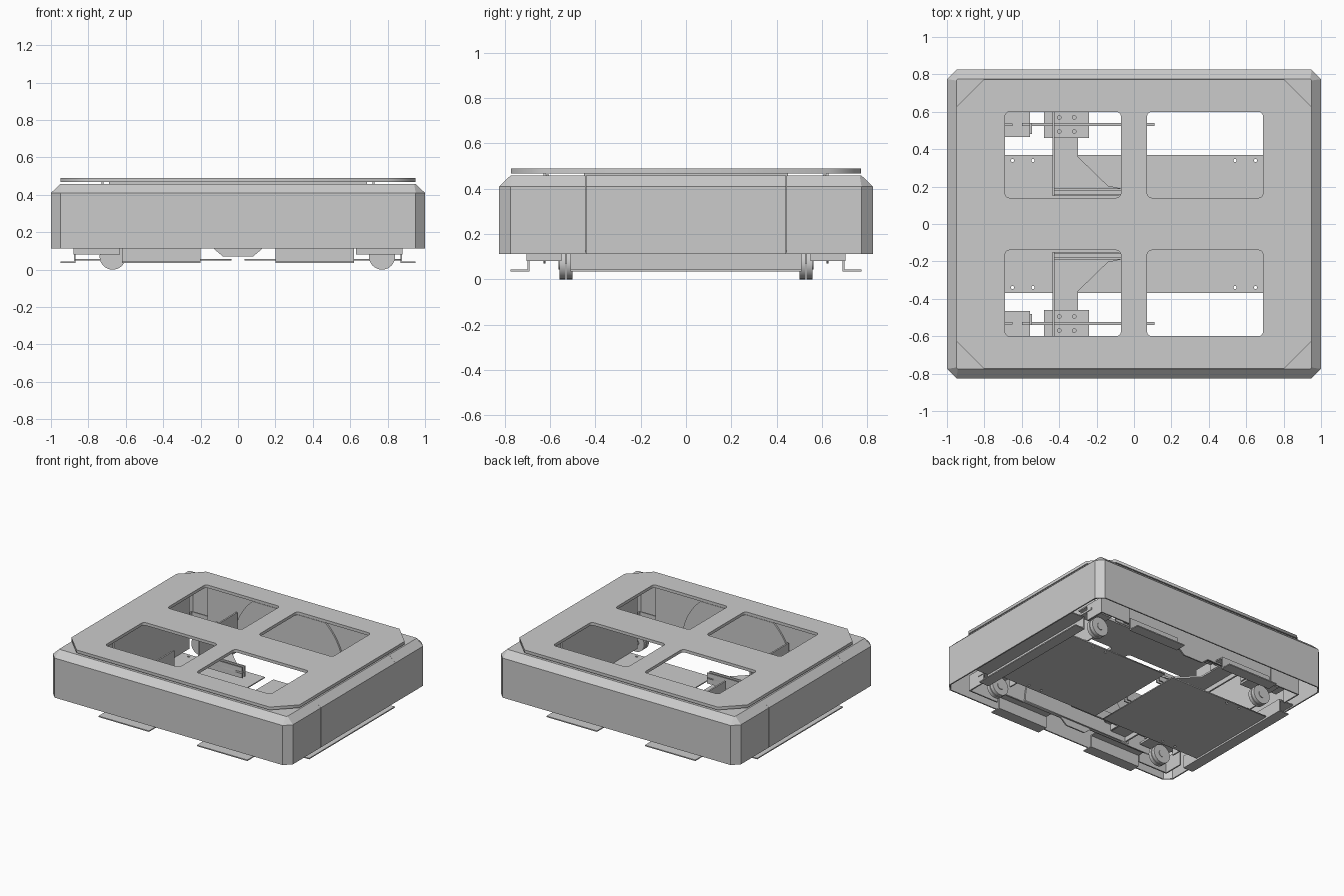
import bpy, bmesh, math
from mathutils import Vector

if "Cube" in bpy.data.objects:
    bpy.data.objects.remove(bpy.data.objects["Cube"], do_unlink=True)

grey = bpy.data.materials.new("plain_grey")
grey.use_nodes = True
grey.diffuse_color = (0.6, 0.6, 0.6, 1)
grey.node_tree.nodes["Principled BSDF"].inputs["Base Color"].default_value = (0.6, 0.6, 0.6, 1)


def add_mesh(name, bm):
    mesh = bpy.data.meshes.new(name)
    bmesh.ops.recalc_face_normals(bm, faces=bm.faces)
    bm.to_mesh(mesh)
    bm.free()
    mesh.materials.append(grey)
    ob = bpy.data.objects.new(name, mesh)
    bpy.context.collection.objects.link(ob)
    return ob


def box(name, x, y, z):
    """Box from three (low, high) ranges."""
    bm = bmesh.new()
    bmesh.ops.create_cube(bm, size=1)
    for v in bm.verts:
        v.co = Vector([(a + b) / 2 + c * abs(b - a) for c, (a, b) in zip(v.co, (x, y, z))])
    return add_mesh(name, bm)


def disc(name, x, y, z, radius, width):
    """Cylinder whose axis runs along y."""
    bm = bmesh.new()
    bmesh.ops.create_cone(bm, cap_ends=True, segments=32, radius1=radius, radius2=radius, depth=width)
    for v in bm.verts:
        v.co = Vector((x + v.co.x, y + v.co.z, z + v.co.y))
    ob = add_mesh(name, bm)
    bpy.context.view_layer.objects.active = ob
    ob.select_set(True)
    bpy.ops.object.shade_smooth_by_angle()
    ob.select_set(False)
    return ob


def sheet(name, loops, thick, location, upright=False):
    """Flat sheet cut from closed outlines; inner outlines become openings."""
    curve = bpy.data.curves.new(name, 'CURVE')
    curve.dimensions, curve.fill_mode, curve.extrude = '2D', 'BOTH', thick / 2
    for pts in loops:
        spline = curve.splines.new('POLY')
        spline.points.add(len(pts) - 1)
        for p, (a, b) in zip(spline.points, pts):
            p.co = (a, b, 0, 1)
        spline.use_cyclic_u = True
    ob = bpy.data.objects.new(name, curve)
    bpy.context.collection.objects.link(ob)
    curve.materials.append(grey)
    ob.location = location
    if upright:
        ob.rotation_euler.x = math.pi / 2
    bpy.ops.object.select_all(action='DESELECT')
    bpy.context.view_layer.objects.active = ob
    ob.select_set(True)
    bpy.ops.object.convert(target='MESH')
    ob.select_set(False)
    return ob


def octagon(hx, hy, c):
    q = [(hx, hy - c), (hx - c, hy)]
    half = q + [(-x, y) for x, y in reversed(q)]
    return half + [(-x, -y) for x, y in half]


def arc(cx, cy, r, start, end, n):
    return [(cx + r * math.cos(start + (end - start) * i / n),
             cy + r * math.sin(start + (end - start) * i / n)) for i in range(n + 1)]


def round_rect(x0, x1, y0, y1, r):
    pts = []
    for i, (x, y) in enumerate([(x1 - r, y1 - r), (x0 + r, y1 - r), (x0 + r, y0 + r), (x1 - r, y0 + r)]):
        pts += arc(x, y, r, i * math.pi / 2, (i + 1) * math.pi / 2, 5)
    return pts


def hole(x, y, r=0.009):
    return arc(x, y, r, 0, math.tau, 12)[:-1]


# Outer shell: skirt, sloped shoulder and inward flange
bm = bmesh.new()
rings = []
for hx, hy, c, z in [(1, .825, .05, .112), (1, .825, .05, .41), (.95, .775, .008, .458), (.93, .755, .19, .458)]:
    rings.append([bm.verts.new((x, y, z)) for x, y in octagon(hx, hy, c)])
for lo, hi in zip(rings, rings[1:]):
    for i in range(8):
        j = (i + 1) % 8
        bm.faces.new((lo[i], lo[j], hi[j], hi[i]))
# Hairline seams that part the side panels
for y in (-.4435, -.4427, .4427, .4435):
    bmesh.ops.bisect_plane(bm, geom=bm.verts[:] + bm.edges[:] + bm.faces[:], plane_co=(0, y, 0), plane_no=(0, 1, 0))
gaps = [f for f in bm.faces if .4427 < abs(f.calc_center_median().y) < .4435]
bmesh.ops.delete(bm, geom=gaps, context='FACES')
shell = add_mesh("outer_shell", bm)
solid = shell.modifiers.new("thickness", 'SOLIDIFY')
solid.thickness, solid.offset = 0.01, -1

# Top deck with four rounded openings
openings = [round_rect(*sorted((.07 * s, .69 * s)), *sorted((.14 * t, .60 * t)), .025)
            for s in (-1, 1) for t in (-1, 1)]
sheet("top_deck", [octagon(.95, .772, .145)] + openings, .022, (0, 0, .479))

for s in (-1, 1):
    side = "left" if s > 0 else "right"
    box(side + "_inner_wall", (s * .72, s * .73), (-.45, .45), (.055, .468))
    # Floor panel with screw holes
    holes = [hole(s * x, t * .34) for x in (.54, .65) for t in (-1, 1)]
    edge = [(s * .035, -.37), (s * .87, -.37), (s * .87, .37), (s * .035, .37)]
    sheet(side + "_floor_panel", [edge] + holes, .008, (0, 0, .052))
    # Side flap, an angle strip
    box(side + "_flap_web", (s * .868, s * .876), (-.51, .51), (.037, .13))
    box(side + "_flap_lip", (s * .868, s * .95), (-.51, .51), (.035, .043))
    box(side + "_flap_hanger", (s * .868, s * .99), (-.51, .51), (.122, .13))

for t in (-1, 1):
    end = "back" if t > 0 else "front"
    # Long wall with a tapered tongue at the bottom centre
    half = [(.08, .07), (.13, .112), (.69, .112), (.69, .468)]
    outline = half + [(-x, z) for x, z in reversed(half)]
    sheet(end + "_long_wall", [outline], .01, (0, t * .625, 0), True)
    # Arched cover, its crown cut off by the deck
    rise = math.asin(.345 / .46)
    cover = arc(0, .118, .46, 0, rise, 16) + arc(0, .118, .46, math.pi - rise, math.pi, 16)
    sheet(end + "_arched_cover", [cover], .012, (0, t * .612, 0), True)
    # End flaps, angle strips
    for s in (-1, 1):
        x = (s * .2, s * .62)
        box(end + "_flap_web", x, (t * .692, t * .70), (.037, .13))
        box(end + "_flap_lip", x, (t * .692, t * .775), (.035, .043))
        box(end + "_flap_hanger", x, (t * .63, t * .70), (.122, .13))
        # Corner angle bracket
        box(end + "_corner_web", (s * .63, s * .88), (t * .695, t * .705), (.08, .2))
        box(end + "_corner_return", (s * .87, s * .88), (t * .55, t * .705), (.08, .2))
        box(end + "_corner_tie", (s * .7, s * .88), (t * .46, t * .6), (.19, .2))

    # Twin wheel casters
    for cx, inner in ((.77, .065), (-.67, .115)):
        for dy in (-.016, .016):
            disc(end + "_caster_wheel", cx, t * .53 + dy, .07, .07, .026)
            disc(end + "_caster_hub", cx, t * .53 + dy * 1.7, .07, .026, .012)
        box(end + "_caster_stem", (cx - .02, cx + .02), (t * .524, t * .536), (.07, .2))
        box(end + "_caster_plate", (cx - inner, cx + .115), (t * .465, t * .6), (.145, .16))

    # Suspension arm, bracket and gusset on the right half
    arm = [(-.43, .6), (-.43, .15), (-.07, .15), (-.07, .19), (-.14, .205), (-.30, .36), (-.30, .6)]
    sheet(end + "_suspension_arm", [[(x, t * y) for x, y in arm]], .012, (0, 0, .16))
    bolts = [hole(x, t * y, .01) for x in (-.4, -.32) for y in (.495, .57)]
    pad = [(-.48, t * .46), (-.24, t * .46), (-.24, t * .6), (-.48, t * .6)]
    sheet(end + "_suspension_bracket", [pad] + bolts, .012, (0, 0, .21))
    box(end + "_suspension_wall", (-.437, -.425), (t * .15, t * .6), (.12, .35))
    box(end + "_bracket_post", (-.305, -.295), (t * .46, t * .6), (.16, .21))
    box(end + "_suspension_rail", (-.43, -.07), (t * .15, t * .16), (.12, .2))
    box(end + "_suspension_rail_outer", (-.43, -.07), (t * .18, t * .19), (.12, .2))
    box(end + "_link_bar", (-.6, .11), (t * .525, t * .54), (.17, .24))
    box(end + "_link_clamp", (-.56, -.545), (t * .48, t * .54), (.16, .27))
